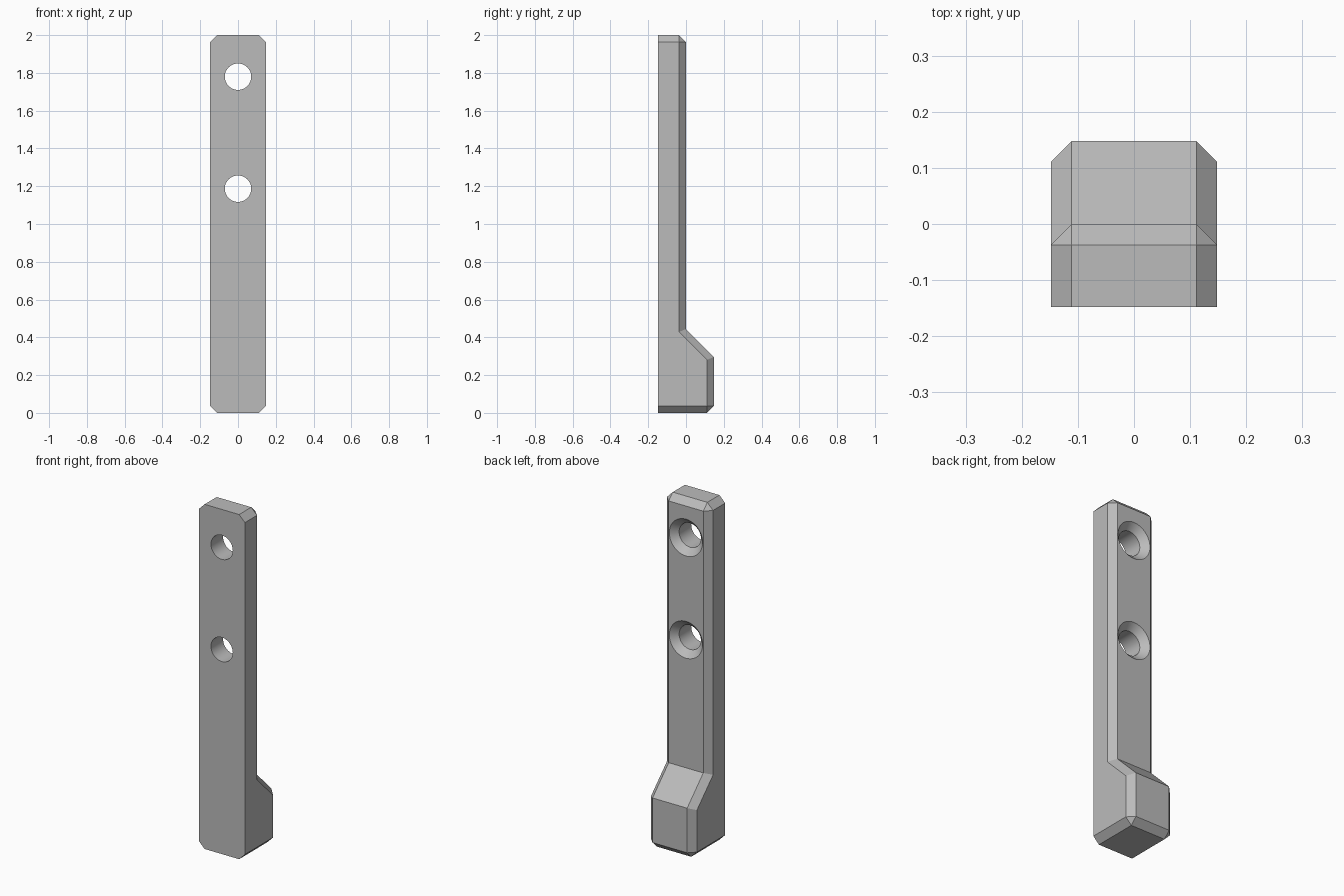
import bpy
import bmesh
from mathutils import Matrix, Vector
from math import radians

HALF = 0.148      # half the width of the bar
CHAMFER = 0.037
HOLE_HEIGHTS = (1.78, 1.187)

cube = bpy.data.objects.get("Cube")
if cube:
    bpy.data.objects.remove(cube, do_unlink=True)

grey = bpy.data.materials.new("plain grey")
grey.use_nodes = True
colour = (0.5, 0.5, 0.5, 1)
grey.diffuse_color = colour
grey.node_tree.nodes["Principled BSDF"].inputs["Base Color"].default_value = colour


def make_object(name, bm):
    bmesh.ops.recalc_face_normals(bm, faces=bm.faces)
    mesh = bpy.data.meshes.new(name)
    bm.to_mesh(mesh)
    bm.free()
    mesh.materials.append(grey)
    obj = bpy.data.objects.new(name, mesh)
    bpy.context.collection.objects.link(obj)
    return obj


# Bar with a thick sloped foot: side profile extruded across x
profile = [(-HALF, 0), (HALF, 0), (HALF, 2 * HALF), (0, 3 * HALF), (0, 2), (-HALF, 2)]
bm = bmesh.new()
side = bm.faces.new([bm.verts.new((-HALF, y, z)) for y, z in profile])
extruded = bmesh.ops.extrude_face_region(bm, geom=[side])
moved = [v for v in extruded["geom"] if isinstance(v, bmesh.types.BMVert)]
bmesh.ops.translate(bm, verts=moved, vec=(2 * HALF, 0, 0))
bmesh.ops.recalc_face_normals(bm, faces=bm.faces)


def is_chamfered(edge):
    """Every right-angled edge except those around the front face."""
    on_front = all(v.co.y < -HALF + 0.001 for v in edge.verts)
    return not on_front and edge.calc_face_angle() > radians(60)


bmesh.ops.bevel(bm, geom=[e for e in bm.edges if is_chamfered(e)],
                offset=CHAMFER, offset_type='OFFSET', segments=1,
                profile=0.5, affect='EDGES', clamp_overlap=False)
bar = make_object("mounting_bar", bm)

# Countersunk screw holes: lathe a shaft and flared mouth around the y axis
RADIUS = 0.07
shape = [(0, -0.3), (RADIUS, -0.3), (RADIUS, -CHAMFER),
         (RADIUS + CHAMFER, 0), (RADIUS + CHAMFER + 0.02, 0.02), (0, 0.02)]
for number, height in enumerate(HOLE_HEIGHTS, 1):
    bm = bmesh.new()
    verts = [bm.verts.new((r, y, height)) for r, y in shape]
    edges = [bm.edges.new(pair) for pair in zip(verts, verts[1:])]
    bmesh.ops.spin(bm, geom=verts + edges, cent=Vector((0, 0, height)),
                   axis=(0, 1, 0), angle=radians(360), steps=48)
    bmesh.ops.remove_doubles(bm, verts=bm.verts, dist=0.0001)
    cutter = make_object(f"screw_hole_cutter_{number}", bm)
    cutter.hide_render = True
    cutter.hide_set(True)
    cut = bar.modifiers.new(f"screw hole {number}", 'BOOLEAN')
    cut.operation = 'DIFFERENCE'
    cut.solver = 'EXACT'
    cut.object = cutter

# Apply the cuts, drop the cutters and keep the chamfers crisp
bpy.ops.object.select_all(action='DESELECT')
bpy.context.view_layer.objects.active = bar
bar.select_set(True)
for modifier in list(bar.modifiers):
    cutter = modifier.object
    bpy.ops.object.modifier_apply(modifier=modifier.name)
    bpy.data.objects.remove(cutter, do_unlink=True)
bpy.ops.object.shade_smooth_by_angle(angle=radians(25))
